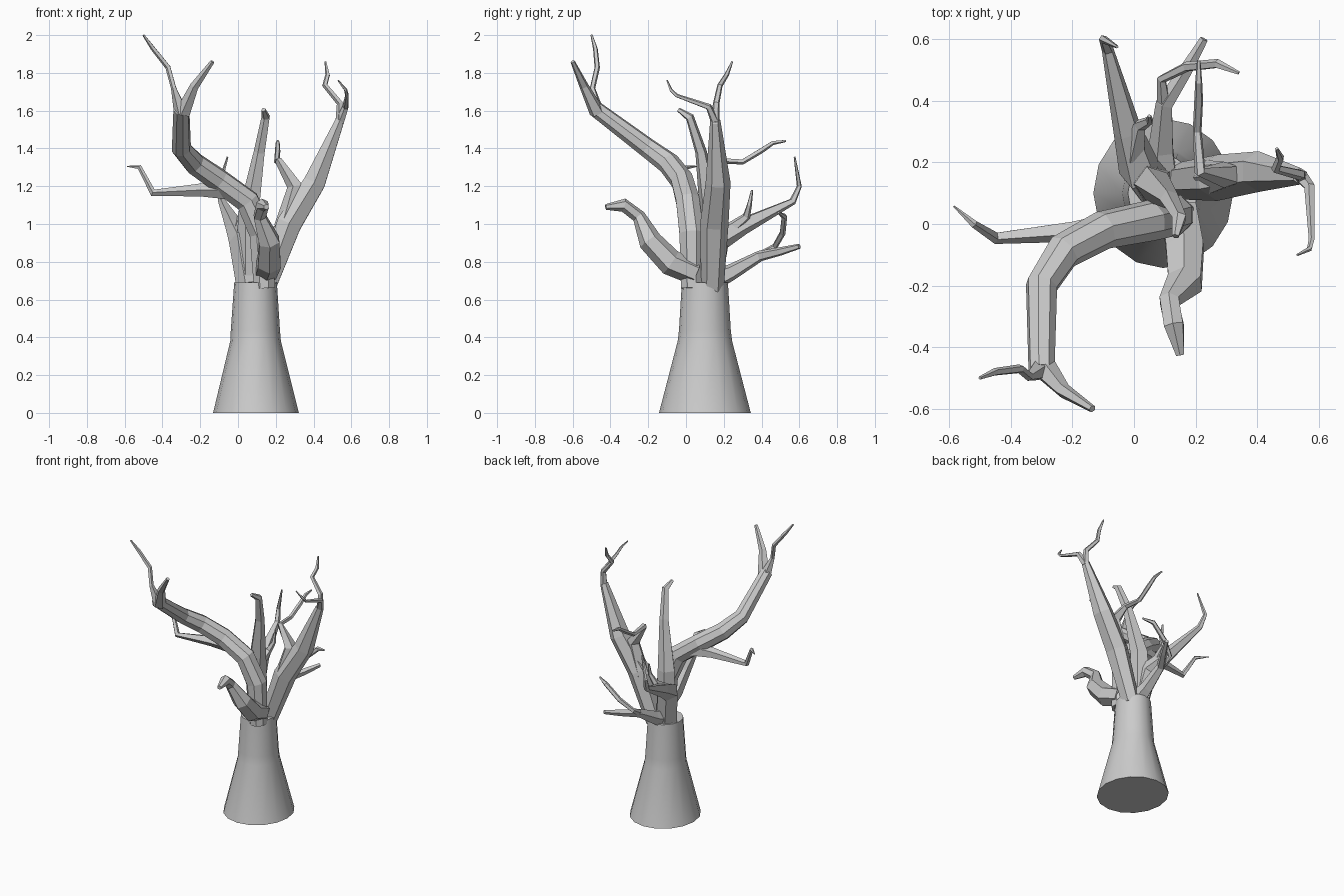
import bpy, bmesh, math
from mathutils import Vector


def loft(name, rings, smooth=False):
    """Skin a list of equal-length point rings and cap both ends."""
    bm = bmesh.new()
    vs = [[bm.verts.new(p) for p in ring] for ring in rings]
    n = len(vs[0])
    for a, b in zip(vs, vs[1:]):
        for i in range(n):
            j = (i + 1) % n
            bm.faces.new((a[i], a[j], b[j], b[i]))
    bm.faces.new(vs[0][::-1])
    bm.faces.new(vs[-1])
    bmesh.ops.recalc_face_normals(bm, faces=bm.faces)
    me = bpy.data.meshes.new(name)
    bm.to_mesh(me)
    bm.free()
    ob = bpy.data.objects.new(name, me)
    bpy.context.collection.objects.link(ob)
    if smooth:
        for p in me.polygons:
            p.use_smooth = len(p.vertices) == 4
    return ob


def branch(name, path, sides=6):
    """Tapered flat-sided limb along (x, y, z, radius) stations."""
    pts = [Vector(p[:3]) for p in path]
    rings, u = [], None
    for i, p in enumerate(pts):
        d1 = (p - pts[i - 1]).normalized() if i else Vector()
        d2 = (pts[i + 1] - p).normalized() if i < len(pts) - 1 else Vector()
        t = (d1 + d2).normalized()
        if u is None:
            u = Vector((1, 0, 0)) if abs(t.x) < 0.8 else Vector((0, 1, 0))
        u = (u - t * u.dot(t)).normalized()      # carry the frame along
        v = t.cross(u)
        r = path[i][3]
        rings.append([p + (u * math.cos(a) + v * math.sin(a)) * r
                      for a in (2 * math.pi * (k + 0.5) / sides for k in range(sides))])
    return loft(name, rings)


# Trunk: flared base, narrow neck
trunk = []
for cx, cy, z, rx, ry in [(0.095, 0.1, 0, 0.227, 0.243), (0.093, 0.1, 0.38, 0.134, 0.144),
                          (0.092, 0.1, 0.44, 0.13, 0.137), (0.093, 0.1, 0.69, 0.113, 0.122)]:
    trunk.append([(cx + rx * math.cos(a), cy + ry * math.sin(a), z)
                  for a in (2 * math.pi * k / 16 for k in range(16))])
loft("trunk", trunk, smooth=True)

# Large limb sweeping left and forward, with its twigs
branch("front_left_limb", [(.14, .03, .66, .06), (.125, .03, .95, .07), (.05, .01, 1.12, .067),
                           (-.10, -.02, 1.23, .063), (-.23, -.09, 1.32, .06),
                           (-.30, -.20, 1.40, .053), (-.30, -.48, 1.61, .043)], 8)
branch("front_left_twig_outer", [(-.30, -.47, 1.59, .04), (-.34, -.495, 1.72, .015),
                                 (-.37, -.47, 1.83, .015), (-.45, -.48, 1.93, .013),
                                 (-.50, -.50, 2.0, .006)], 5)
branch("front_left_twig_inner", [(-.29, -.47, 1.59, .042), (-.23, -.54, 1.73, .025),
                                 (-.135, -.60, 1.86, .012)], 5)
branch("left_branch", [(-.03, 0, 1.18, .055), (-.20, -.022, 1.18, .036), (-.45, -.045, 1.165, .02),
                       (-.52, 0, 1.30, .013), (-.585, .058, 1.305, .003)], 5)

# Right limb with three twigs
branch("right_limb", [(.145, .14, .66, .06), (.27, .15, 1.0, .075), (.405, .17, 1.22, .066),
                      (.54, .155, 1.55, .027)])
branch("right_twig_top", [(.54, .155, 1.53, .025), (.54, .16, 1.64, .018), (.46, .18, 1.735, .015),
                          (.475, .215, 1.79, .013), (.463, .245, 1.86, .005)], 5)
branch("right_twig_front", [(.54, .155, 1.54, .024), (.57, .12, 1.62, .018), (.577, -.05, 1.68, .01),
                            (.57, -.08, 1.71, .009), (.53, -.1, 1.76, .004)], 5)
branch("right_twig_back", [(.25, .15, .98, .06), (.305, .16, 1.2, .045), (.215, .17, 1.335, .02),
                           (.205, .30, 1.33, .015), (.21, .40, 1.39, .015),
                           (.21, .46, 1.43, .012), (.21, .53, 1.44, .006)], 5)

# Upright centre branch
branch("centre_branch", [(.06, .13, .66, .07), (.06, .13, 1.05, .06), (.115, .08, 1.38, .032),
                         (.148, .02, 1.565, .024), (.135, -.04, 1.605, .012)], 5)

# Back limbs
branch("back_left_limb", [(.06, .12, .68, .07), (.02, .17, .92, .07), (-.02, .30, .99, .048),
                          (-.085, .565, 1.12, .02), (-.10, .60, 1.20, .014),
                          (-.055, .575, 1.355, .005)], 5)
branch("back_left_twig", [(0, .22, .96, .04), (.02, .32, 1.04, .022), (.05, .335, 1.1, .014),
                          (.05, .35, 1.18, .006)], 5)
branch("back_limb", [(.09, .14, .70, .06), (.09, .24, .745, .045), (.10, .39, .83, .03),
                     (.17, .50, .855, .023), (.228, .60, .882, .014)], 5)
branch("back_twig", [(.10, .37, .82, .025), (.09, .47, .88, .016), (.17, .51, .95, .017),
                     (.27, .52, 1.04, .016), (.34, .49, 1.06, .006)], 5)

# Short hooked limb at the front
branch("front_limb", [(.145, .05, .74, .065), (.165, -.08, .795, .07), (.165, -.19, .91, .062),
                      (.115, -.25, 1.04, .036), (.13, -.33, 1.10, .036),
                      (.15, -.425, 1.09, .015)])
